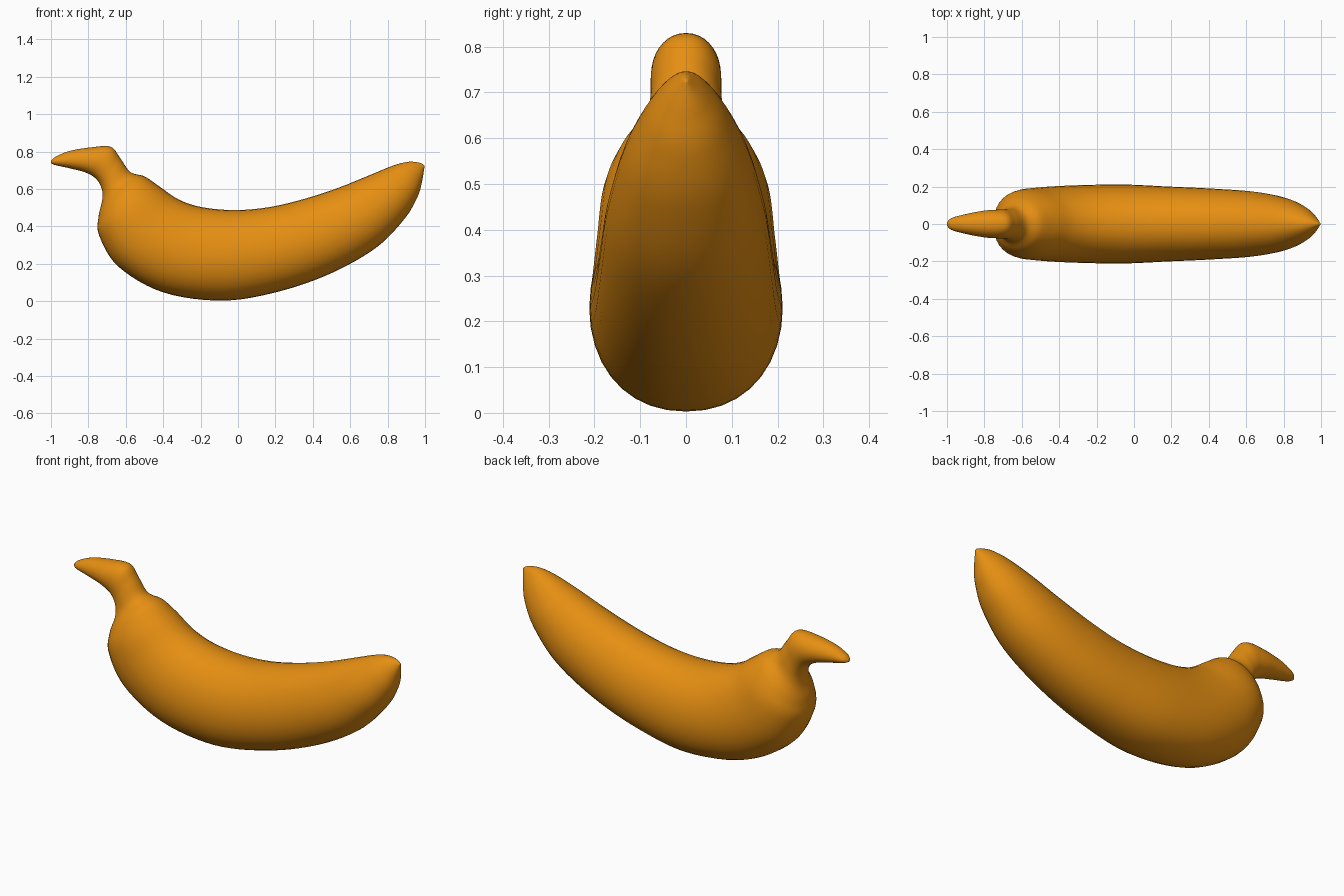
import bpy, bmesh, math

if "Cube" in bpy.data.objects:
    bpy.data.objects.remove(bpy.data.objects["Cube"])

SIDES, STEPS = 36, 6

# Cross-sections from stem to tip: top x, top z, bottom x, bottom z, half width
SECTIONS = [
    (-1.000, .750, -1.000, .737, .008),
    (-.975, .772, -.975, .727, .032),
    (-.90, .803, -.89, .708, .054),
    (-.78, .823, -.81, .686, .072),
    (-.68, .825, -.755, .650, .077),
    (-.63, .765, -.727, .595, .079),
    (-.575, .690, -.727, .535, .094),
    (-.50, .667, -.746, .45, .145),
    (-.42, .613, -.742, .35, .182),
    (-.32, .545, -.64, .185, .197),
    (-.20, .504, -.40, .047, .207),
    (-.03, .487, -.08, .003, .211),
    (.15, .500, .22, .052, .200),
    (.33, .540, .50, .150, .189),
    (.52, .600, .74, .287, .173),
    (.70, .672, .89, .44, .139),
    (.83, .725, .961, .56, .092),
    (.91, .745, .985, .645, .050),
    (.965, .741, .995, .705, .016),
    (.990, .731, .998, .722, .004),
]


def smooth_sections(rows, steps):
    """Catmull-Rom interpolation between the cross-sections."""
    out, n = [], len(rows)
    for i in range(n - 1):
        a, b, c, d = rows[max(i - 1, 0)], rows[i], rows[i + 1], rows[min(i + 2, n - 1)]
        for s in range(steps):
            t = s / steps
            out.append([.5 * (2 * q + (r - p) * t + (2 * p - 5 * q + 4 * r - w) * t ** 2
                              + (3 * q - p - 3 * r + w) * t ** 3)
                        for p, q, r, w in zip(a, b, c, d)])
    return out + [rows[-1]]


# Peel: one lofted skin covering stem, body and tip
bm = bmesh.new()
rings = []
for tx, tz, bx, bz, w in smooth_sections(SECTIONS, STEPS):
    ring = []
    for k in range(SIDES):
        a = 2 * math.pi * k / SIDES
        c, s = math.cos(a), math.sin(a)
        # Widest a little below the middle, narrower toward the top
        f = .5 + .5 * c - .035 * s * s
        y = w * math.copysign(abs(s) ** .93, s)
        ring.append(bm.verts.new((bx + (tx - bx) * f, y, bz + (tz - bz) * f)))
    rings.append(ring)
for r0, r1 in zip(rings, rings[1:]):
    for k in range(SIDES):
        j = (k + 1) % SIDES
        bm.faces.new((r0[k], r0[j], r1[j], r1[k]))
bm.faces.new(rings[0])
bm.faces.new(rings[-1])
bmesh.ops.recalc_face_normals(bm, faces=bm.faces)
for f in bm.faces:
    f.smooth = True

mesh = bpy.data.meshes.new("banana")
bm.to_mesh(mesh)
bm.free()
banana = bpy.data.objects.new("banana", mesh)
bpy.context.collection.objects.link(banana)

peel = bpy.data.materials.new("orange yellow peel")
peel.diffuse_color = (.79, .275, .006, 1)
peel.use_nodes = True
peel.node_tree.nodes["Principled BSDF"].inputs["Base Color"].default_value = peel.diffuse_color
mesh.materials.append(peel)
